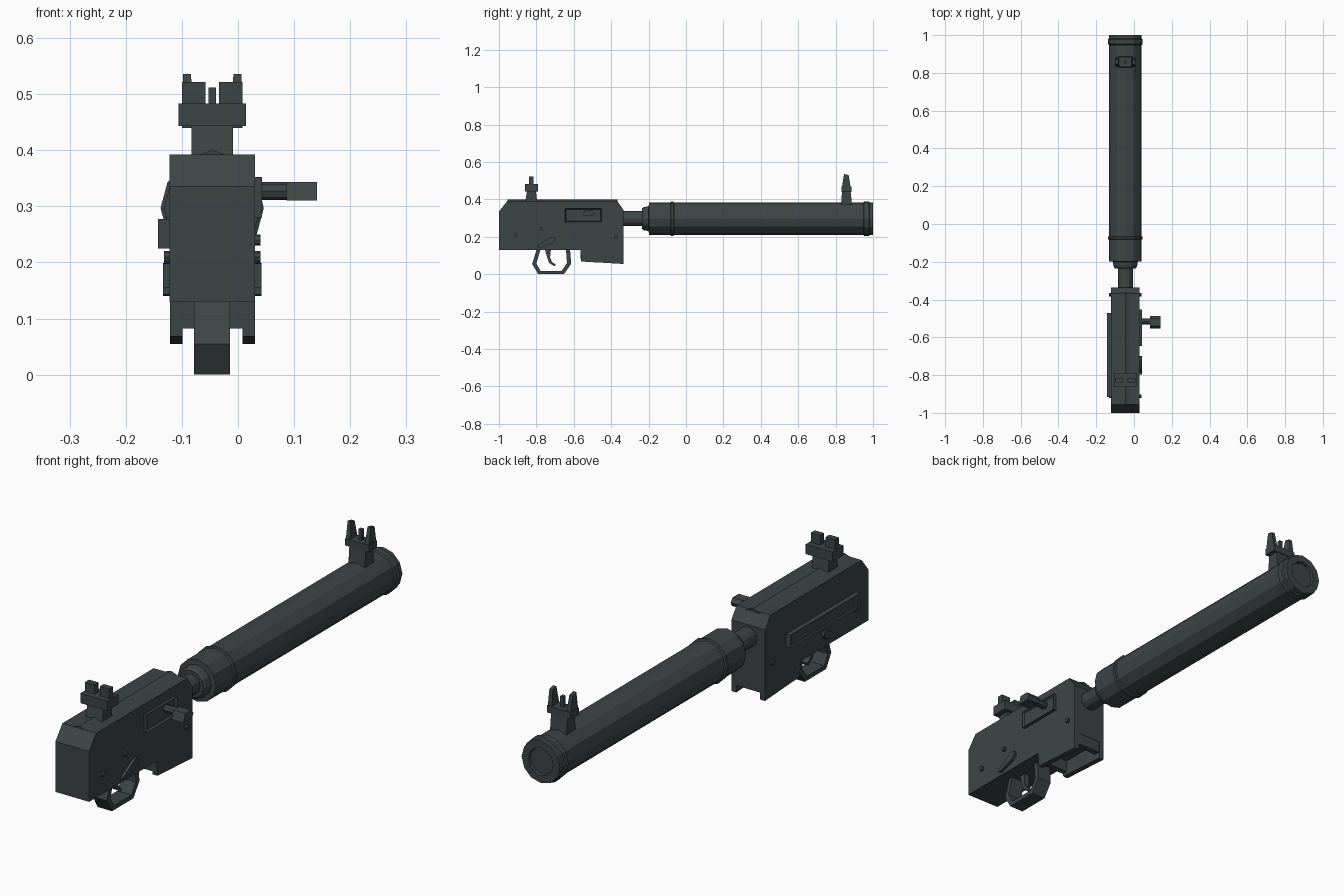
import bpy, bmesh, math
from mathutils import Vector

if "Cube" in bpy.data.objects:
    bpy.data.objects.remove(bpy.data.objects["Cube"])

CX = -0.046          # centre line of the gun
AZ = 0.297           # height of the barrel axis

gunmetal = bpy.data.materials.new("dark_gunmetal")
gunmetal.diffuse_color = (0.048, 0.058, 0.058, 1)
gunmetal.use_nodes = True
gunmetal.node_tree.nodes["Principled BSDF"].inputs["Base Color"].default_value = gunmetal.diffuse_color


def finish(name, bm):
    bmesh.ops.recalc_face_normals(bm, faces=bm.faces)
    me = bpy.data.meshes.new(name)
    bm.to_mesh(me)
    bm.free()
    me.materials.append(gunmetal)
    ob = bpy.data.objects.new(name, me)
    bpy.context.collection.objects.link(ob)
    return ob


def side_profile(name, pts, x0, x1):
    """Extrude a (y, z) outline across x."""
    bm = bmesh.new()
    a = [bm.verts.new((x0, y, z)) for y, z in pts]
    b = [bm.verts.new((x1, y, z)) for y, z in pts]
    n = len(pts)
    bm.faces.new(a)
    bm.faces.new(b[::-1])
    for i in range(n):
        j = (i + 1) % n
        bm.faces.new((a[i], b[i], b[j], a[j]))
    return finish(name, bm)


def box(name, x0, x1, y0, y1, z0, z1):
    return side_profile(name, [(y0, z0), (y1, z0), (y1, z1), (y0, z1)], x0, x1)


def lathe(name, origin, axis, prof, n=12):
    """Spin (distance, radius) pairs around the y or x axis."""
    bm = bmesh.new()
    rings = []
    for d, r in prof:
        ring = []
        for i in range(n):
            t = 2 * math.pi * i / n
            u, v = r * math.cos(t), r * math.sin(t)
            p = Vector((u, d, v)) if axis == 'y' else Vector((d, u, v))
            ring.append(bm.verts.new(p + Vector(origin)))
        rings.append(ring)
    for a, b in zip(rings, rings[1:]):
        for i in range(n):
            j = (i + 1) % n
            bm.faces.new((a[i], a[j], b[j], b[i]))
    bm.faces.new(rings[0])
    bm.faces.new(rings[-1])
    return finish(name, bm)


def ribbon(name, outer, inner, x0, x1):
    """Open band between two matching (y, z) paths."""
    return side_profile(name, outer + inner[::-1], x0, x1)


def raised_plate(name, x_wall, x_out, y0, y1, z0, z1, rim, depth):
    """Side plate with an inset panel on its outer face."""
    ob = box(name, min(x_wall, x_out), max(x_wall, x_out), y0, y1, z0, z1)
    bm = bmesh.new()
    bm.from_mesh(ob.data)
    s = 1 if x_out > x_wall else -1
    face = [f for f in bm.faces if f.normal.x * s > 0.9]
    bmesh.ops.inset_region(bm, faces=face, thickness=rim, depth=-depth)
    bm.to_mesh(ob.data)
    bm.free()


# receiver body and the low ridge along its top
side_profile("receiver", [(-1, 0.13), (-0.335, 0.13), (-0.335, 0.345), (-0.368, 0.392),
                          (-0.955, 0.392), (-1, 0.335)], -0.122, 0.03)
lathe("top_ridge", (CX, 0, 0.297), 'y', [(-0.955, 0.103), (-0.365, 0.103)], 12).scale.x = 1
bpy.data.objects.remove(bpy.data.objects["top_ridge"])
bm = bmesh.new()
ends = [[bm.verts.new((CX + dx, y, z)) for dx, z in ((-0.036, 0.388), (0.036, 0.388), (0, 0.4))]
        for y in (-0.955, -0.365)]
bm.faces.new(ends[0])
bm.faces.new(ends[1])
for i in range(3):
    j = (i + 1) % 3
    bm.faces.new((ends[0][i], ends[0][j], ends[1][j], ends[1][i]))
finish("top_ridge", bm)

# barrel and suppressor with recessed muzzle
lathe("barrel", (CX, 0, AZ), 'y', [(-0.36, 0.04), (-0.19, 0.04)])
lathe("suppressor", (CX, 0, AZ), 'y',
      [(-0.235, 0.055), (-0.225, 0.062), (-0.2, 0.066), (-0.198, 0.086), (-0.083, 0.086),
       (-0.08, 0.092), (-0.068, 0.092), (-0.065, 0.086), (0.948, 0.086), (0.952, 0.092),
       (0.978, 0.092), (0.982, 0.087), (1.0, 0.086), (1.0, 0.056), (0.988, 0.054)])

# rear sight
side_profile("rear_sight_post", [(-0.86, 0.385), (-0.795, 0.385), (-0.803, 0.446), (-0.85, 0.446)],
             -0.083, -0.009)
box("rear_sight_plate", -0.106, 0.014, -0.862, -0.79, 0.443, 0.483)
for s in (-1, 1):
    c = CX + s * 0.033
    box("rear_sight_block", c - 0.021, c + 0.021, -0.84, -0.815, 0.48, 0.522)

# front sight
side_profile("front_sight_post", [(0.828, 0.365), (0.888, 0.365), (0.88, 0.446), (0.835, 0.446)],
             -0.083, -0.009)
box("front_sight_plate", -0.1, 0.008, 0.831, 0.884, 0.44, 0.468)
box("front_sight_blade", CX - 0.007, CX + 0.007, 0.85, 0.865, 0.46, 0.512)
for s in (-1, 1):
    ob = side_profile("front_sight_ear", [(0.833, 0.46), (0.881, 0.46), (0.87, 0.53), (0.845, 0.536)],
                      min(CX + s * 0.032, CX + s * 0.052), max(CX + s * 0.032, CX + s * 0.052))
    for v in ob.data.vertices:      # lean the inner face outward to a narrow tip
        if v.co.z > 0.5 and abs(v.co.x - CX) < 0.04:
            v.co.x = CX + s * 0.038

# bolt plate and handle
raised_plate("bolt_plate", 0.025, 0.043, -0.647, -0.452, 0.28, 0.352, 0.008, 0.008)
lathe("bolt_rod", (0, -0.515, 0.327), 'x', [(0.03, 0.016), (0.09, 0.016)], 8)
side_profile("bolt_knob", [(-0.552, 0.31), (-0.497, 0.31), (-0.488, 0.326), (-0.5, 0.343), (-0.54, 0.343)],
             0.086, 0.141)

# long rail on the left side
raised_plate("left_rail", -0.118, -0.143, -0.917, -0.47, 0.225, 0.277, 0.006, 0.005)

# selector levers and pins on both sides
for s in (-1, 1):
    xa, xb = sorted((CX + s * 0.07, CX + s * 0.088))
    side_profile("selector_lever", [(-0.797, 0.143), (-0.785, 0.14), (-0.712, 0.166), (-0.698, 0.182),
                                    (-0.703, 0.199), (-0.722, 0.198), (-0.797, 0.155)], xa, xb)
    for y, z in ((-0.912, 0.21), (-0.772, 0.24), (-0.375, 0.197)):
        lathe("receiver_pin", (CX, y, z), 'x', [(s * 0.07, 0.01), (s * 0.086, 0.01)], 8)

# trigger guard and trigger
ribbon("trigger_guard",
       [(-0.797, 0.135), (-0.823, 0.055), (-0.79, 0.0), (-0.653, 0.0), (-0.614, 0.055), (-0.62, 0.135)],
       [(-0.777, 0.135), (-0.8, 0.058), (-0.778, 0.018), (-0.665, 0.018), (-0.636, 0.06), (-0.642, 0.135)],
       -0.078, -0.014)
ribbon("trigger", [(-0.755, 0.135), (-0.742, 0.09), (-0.732, 0.06), (-0.702, 0.042)],
       [(-0.722, 0.135), (-0.727, 0.09), (-0.717, 0.066), (-0.698, 0.053)], CX - 0.012, CX + 0.012)

# magazine well: two deep side walls joined by shallow end walls
for x in (-0.121, 0.008):
    side_profile("magazine_well_side", [(-0.565, 0.135), (-0.56, 0.068), (-0.335, 0.055),
                                        (-0.335, 0.135)], x, x + 0.022)
for y in (-0.563, -0.361):
    box("magazine_well_end", -0.11, 0.018, y, y + 0.024, 0.082, 0.135)
